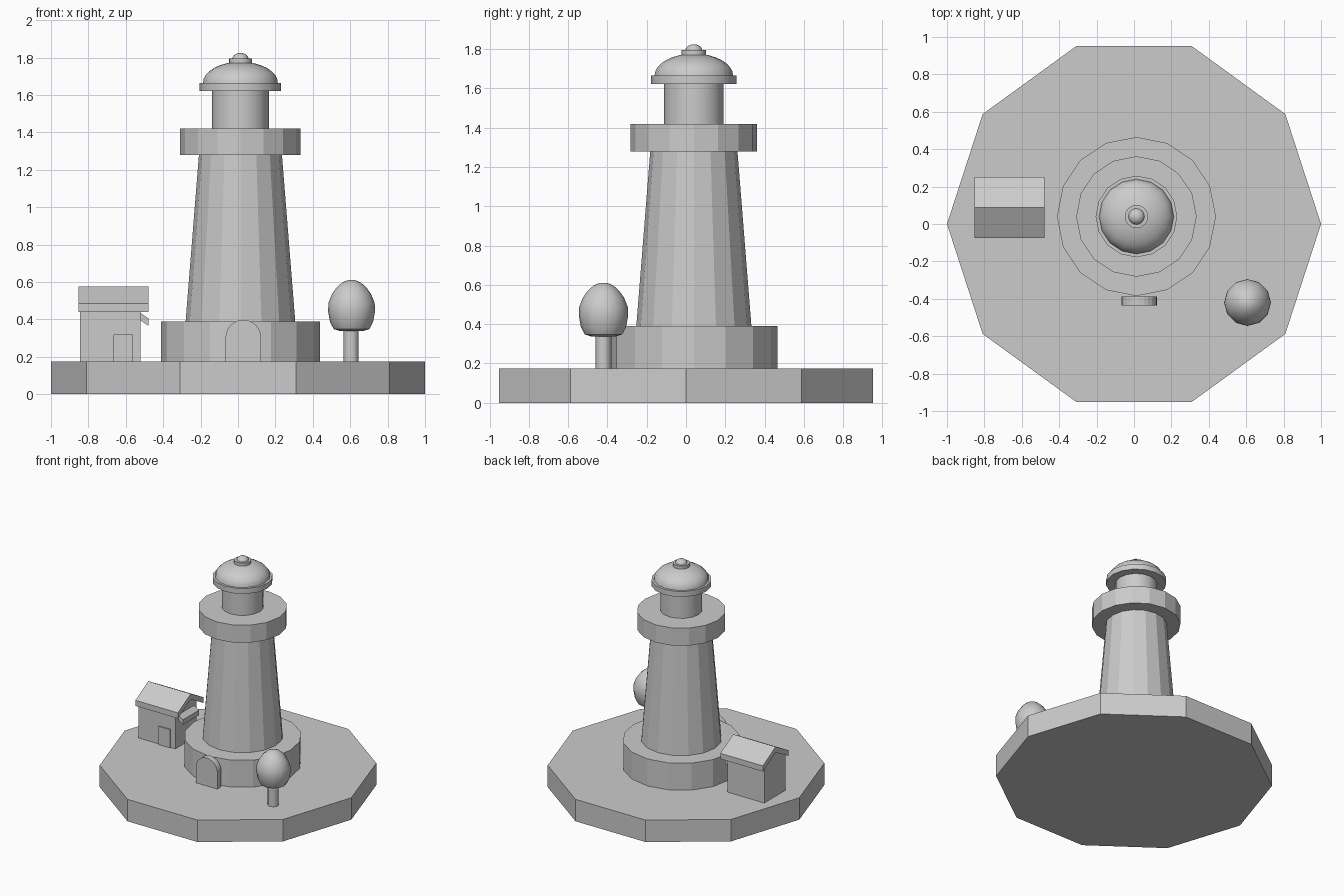
import bpy, bmesh
from math import pi, cos, sin, radians

if "Cube" in bpy.data.objects:
    bpy.data.objects.remove(bpy.data.objects["Cube"])

def finish(name, bm, smooth=False):
    bmesh.ops.recalc_face_normals(bm, faces=bm.faces[:])
    mesh = bpy.data.meshes.new(name)
    bm.to_mesh(mesh)
    bm.free()
    ob = bpy.data.objects.new(name, mesh)
    bpy.context.collection.objects.link(ob)
    if smooth:
        bpy.ops.object.select_all(action='DESELECT')
        ob.select_set(True)
        bpy.context.view_layer.objects.active = ob
        bpy.ops.object.shade_smooth_by_angle(angle=radians(35))
    return ob

def lathe(name, profile, sides, x=0, y=0, smooth=False):
    """Closed turned solid from (radius, z) points, bottom to top."""
    bm = bmesh.new()
    rings = [[bm.verts.new((x + r * cos(2 * pi * i / sides), y + r * sin(2 * pi * i / sides), z))
              for i in range(sides)] for r, z in profile]
    for a, b in zip(rings, rings[1:]):
        for i in range(sides):
            j = (i + 1) % sides
            bm.faces.new((a[i], a[j], b[j], b[i]))
    bm.faces.new(rings[0])
    bm.faces.new(rings[-1])
    return finish(name, bm, smooth)

def extrude(name, outline, axis, start, end):
    """Extrude a 2D outline along x (points are y,z) or y (points are x,z)."""
    bm = bmesh.new()
    place = (lambda p: (start, *p)) if axis == 'x' else (lambda p: (p[0], start, p[1]))
    face = bm.faces.new([bm.verts.new(place(p)) for p in outline])
    new = bmesh.ops.extrude_face_region(bm, geom=[face])['geom']
    d = end - start
    bmesh.ops.translate(bm, verts=[v for v in new if isinstance(v, bmesh.types.BMVert)],
                        vec=(d, 0, 0) if axis == 'x' else (0, d, 0))
    return finish(name, bm)

def rect(a0, a1, z0, z1):
    return [(a0, z0), (a1, z0), (a1, z1), (a0, z1)]

GROUND = 0.175
TX, TY = 0.013, 0.04

# island base
lathe("island_base", [(1, 0), (1, GROUND)], 10)

# lighthouse: plinth, banded tower, gallery
lathe("plinth", [(0.425, GROUND), (0.425, 0.39)], 16, TX, TY)
bands = [(0.293 - 0.071 * i / 7, 0.39 + 0.89 * i / 7) for i in range(8)]
lathe("tower", bands, 16, TX, TY)
lathe("gallery", [(0.322, 1.28), (0.322, 1.35), (0.322, 1.42)], 16, TX, TY)

# lantern room, roof and finial
lathe("lantern_room", [(0.152, 1.42), (0.152, 1.63)], 16, TX, TY, True)
lathe("roof_brim", [(0.218, 1.622), (0.218, 1.665)], 16, TX, TY, True)
dome = [(0.2 * cos(t), 1.665 + 0.112 * sin(t)) for t in (pi / 2 * i / 8 for i in range(8))]
lathe("dome", dome + [(0.01, 1.777)], 16, TX, TY, True)
lathe("finial_disc", [(0.062, 1.765), (0.062, 1.795)], 16, TX, TY, True)
ball = [(0.044 * cos(t), 1.79 + 0.035 * sin(t)) for t in (pi * (i - 4) / 9 for i in range(9))]
lathe("finial_ball", ball, 16, TX, TY, True)

# arched tower door
arch = [(0.028 + 0.095 * cos(pi * i / 12), 0.303 + 0.095 * sin(pi * i / 12)) for i in range(13)]
extrude("tower_door", [(-0.067, GROUND)] + [(0.123, GROUND)] + arch, 'y', -0.435, -0.388)

# tree
lathe("tree_trunk", [(0.04, GROUND), (0.04, 0.37)], 12, 0.605, -0.42, True)
lathe("tree_crown", [(0.06, 0.337), (0.095, 0.348), (0.115, 0.385), (0.125, 0.44), (0.124, 0.487),
                     (0.105, 0.535), (0.08, 0.57), (0.05, 0.597), (0.02, 0.61)],
      12, 0.607, -0.42, True)

# cottage: gabled body, chevron roof, door, end awning
extrude("cottage_body", [(-0.045, GROUND), (0.22, GROUND), (0.22, 0.47), (0.0875, 0.545), (-0.045, 0.47)],
        'x', -0.845, -0.52)
extrude("cottage_roof", [(-0.075, 0.44), (0.0875, 0.53), (0.25, 0.44), (0.25, 0.485), (0.0875, 0.575),
                         (-0.075, 0.485)], 'x', -0.853, -0.478)
extrude("cottage_door", rect(-0.665, -0.562, GROUND, 0.32), 'y', -0.055, -0.04)
extrude("cottage_awning", [(-0.53, 0.40), (-0.478, 0.365), (-0.478, 0.405), (-0.53, 0.44)],
        'y', -0.01, 0.19)
